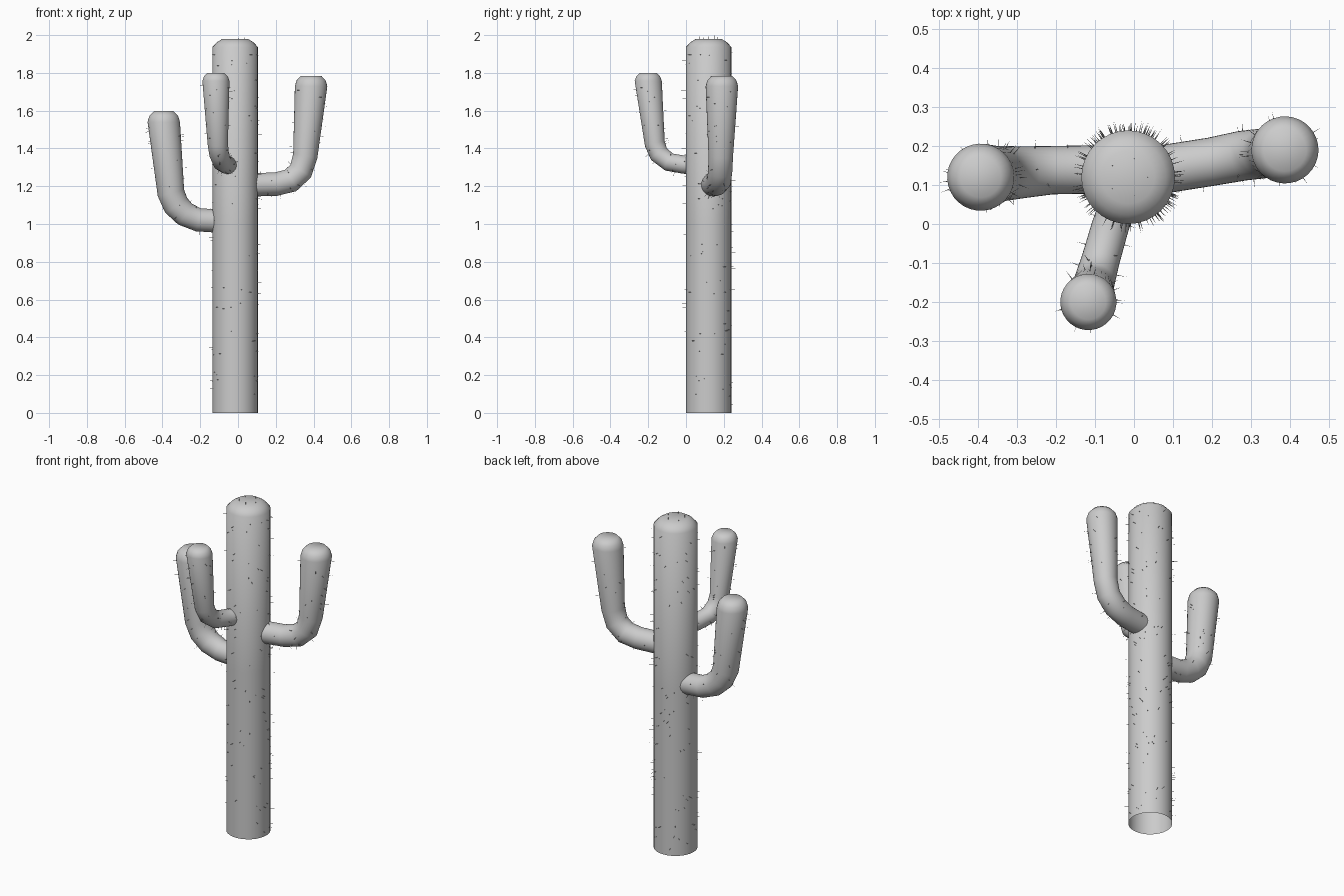
import bpy, bmesh, math, random
from mathutils import Vector

if "Cube" in bpy.data.objects:
    bpy.data.objects.remove(bpy.data.objects["Cube"])

random.seed(4)
SIDES = 32


def add_object(name, bm, angle):
    bmesh.ops.recalc_face_normals(bm, faces=bm.faces)
    me = bpy.data.meshes.new(name)
    bm.to_mesh(me)
    bm.free()
    ob = bpy.data.objects.new(name, me)
    bpy.context.collection.objects.link(ob)
    bpy.ops.object.select_all(action='DESELECT')
    bpy.context.view_layer.objects.active = ob
    ob.select_set(True)
    bpy.ops.object.shade_smooth_by_angle(angle=math.radians(angle))
    return ob


def tube(name, stations):
    """Tapered tube through (x, y, z, radius) stations, open start, closed tip."""
    pts = [Vector(s[:3]) for s in stations]
    n = len(pts)
    flat = pts[-1] - pts[0]
    flat.z = 0
    side = flat.cross(Vector((0, 0, 1))).normalized() if flat.length > 0.01 else Vector((1, 0, 0))
    bm = bmesh.new()
    rings = []
    for i, p in enumerate(pts):
        if i >= n - 3:
            t = Vector((0, 0, 1))
        elif i == 0:
            t = (pts[1] - p).normalized()
        else:
            t = ((p - pts[i - 1]).normalized() + (pts[i + 1] - p).normalized()).normalized()
        u = (side - t * side.dot(t)).normalized()
        v = t.cross(u)
        r = stations[i][3]
        rings.append([bm.verts.new(p + r * (u * math.cos(a) + v * math.sin(a)))
                      for a in (2 * math.pi * k / SIDES for k in range(SIDES))])
    for lo, hi in zip(rings, rings[1:]):
        for k in range(SIDES):
            j = (k + 1) % SIDES
            bm.faces.new((lo[k], lo[j], hi[j], hi[k]))
    bm.faces.new(rings[-1])
    return add_object(name, bm, 60)


def spines(name, stations, count):
    """Fine needles scattered over the tube, pointing outward."""
    bm = bmesh.new()
    segs = list(zip(stations, stations[1:]))[:-2]
    lengths = [(Vector(b[:3]) - Vector(a[:3])).length for a, b in segs]
    for _ in range(count):
        a, b = random.choices(segs, lengths)[0]
        f = random.uniform(0.03, 1)
        pa, pb = Vector(a[:3]), Vector(b[:3])
        t = (pb - pa).normalized()
        u = t.orthogonal().normalized()
        w = random.uniform(0, 2 * math.pi)
        d = u * math.cos(w) + t.cross(u) * math.sin(w)
        base = pa.lerp(pb, f) + d * (a[3] + (b[3] - a[3]) * f - 0.004)
        tip = bm.verts.new(base + d * random.uniform(0.022, 0.034))
        e = t.cross(d)
        ring = [bm.verts.new(base + 0.0015 * (t * math.cos(q) + e * math.sin(q)))
                for q in (0, 2.094, 4.189)]
        for k in range(3):
            bm.faces.new((ring[k], ring[(k + 1) % 3], tip))
    return add_object(name, bm, 30)


# Trunk and three upturned arms: (x, y, z, radius)
parts = {
    "trunk": [(-.015, .12, 0, .12), (-.015, .12, 1.0, .12), (-.015, .12, 1.937, .12),
              (-.015, .12, 1.962, .097), (-.015, .12, 1.98, .068)],
    "left_arm": [(-.09, .14, 1.015, .062), (-.21, .138, 1.022, .062), (-.28, .133, 1.052, .066),
                 (-.328, .13, 1.10, .070), (-.355, .128, 1.165, .072),
                 (-.393, .12, 1.54, .086), (-.393, .12, 1.573, .076), (-.393, .12, 1.597, .052)],
    "right_arm": [(.06, .138, 1.207, .062), (.2, .16, 1.211, .062), (.278, .175, 1.23, .064),
                  (.332, .181, 1.28, .064), (.356, .184, 1.36, .065),
                  (.387, .19, 1.73, .086), (.387, .19, 1.76, .077), (.387, .19, 1.784, .055)],
    "front_arm": [(-.045, .04, 1.31, .047), (-.062, -.01, 1.314, .048), (-.085, -.09, 1.328, .049),
                  (-.1, -.143, 1.37, .052), (-.107, -.165, 1.425, .054),
                  (-.117, -.2, 1.758, .072), (-.117, -.2, 1.782, .063), (-.117, -.2, 1.80, .045)],
}
for name, stations in parts.items():
    tube(name, stations)
    spines(name + "_spines", stations, 180 if name == "trunk" else 40)

# Short needles on the trunk crown reaching the full height
bm = bmesh.new()
for k in range(5):
    a = 2 * math.pi * k / 5
    p = Vector((-.015 + .05 * math.cos(a), .12 + .05 * math.sin(a), 1.975))
    r = [bm.verts.new(p + Vector((.0015 * math.cos(q), .0015 * math.sin(q), 0)))
         for q in (0, 2.094, 4.189)]
    tip = bm.verts.new(p + Vector((0, 0, .025)))
    for i in range(3):
        bm.faces.new((r[i], r[(i + 1) % 3], tip))
add_object("crown_spines", bm, 30)
